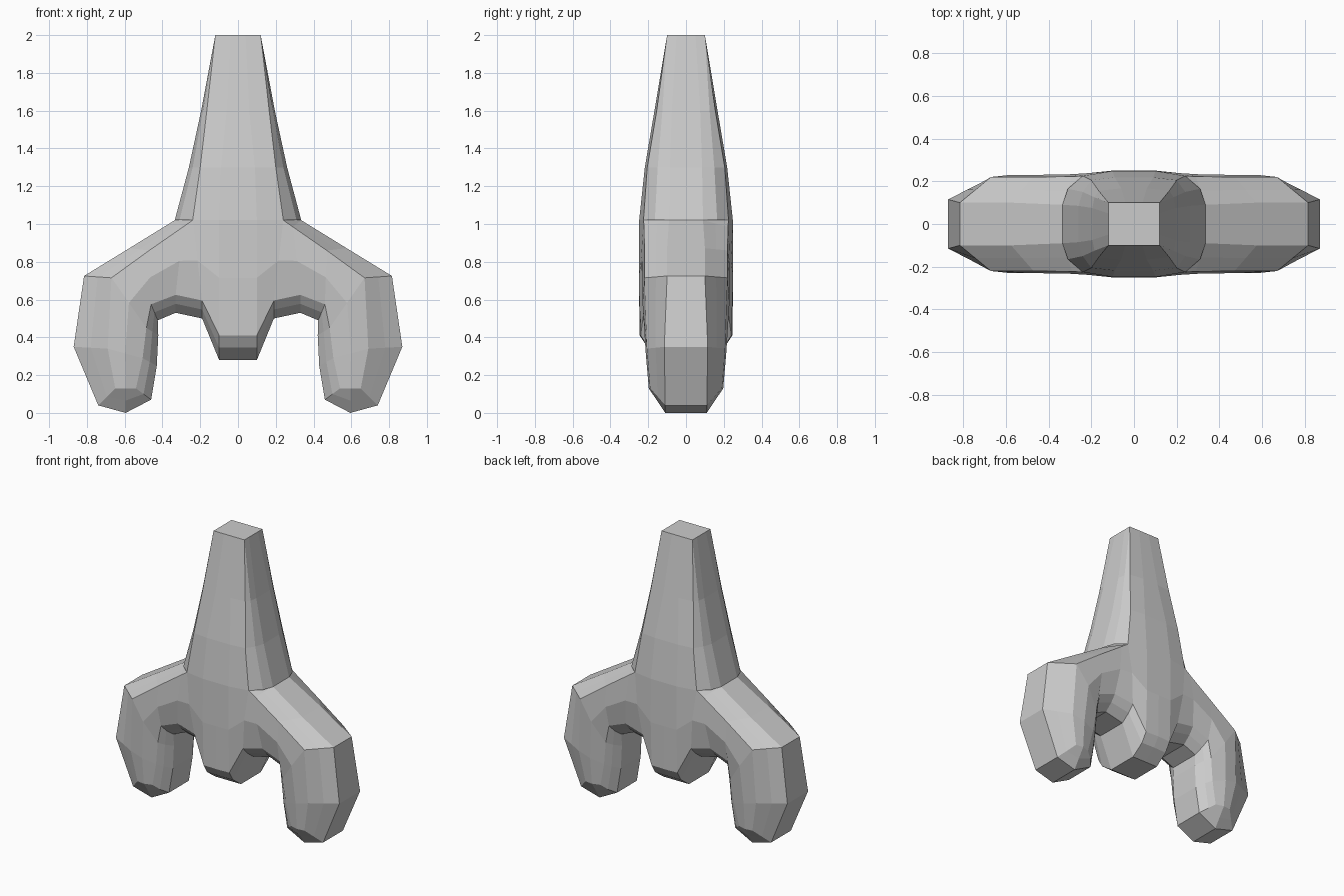
import bpy, bmesh
from mathutils import Vector

if "Cube" in bpy.data.objects:
    bpy.data.objects.remove(bpy.data.objects["Cube"])


def loft(name, rings, cap_last=False, mirror=False):
    """Skin a list of closed rings with quads."""
    bm = bmesh.new()
    rows = [[bm.verts.new(p) for p in ring] for ring in rings]
    n = len(rows[0])
    for a, b in zip(rows, rows[1:]):
        for i in range(n):
            j = (i + 1) % n
            bm.faces.new((a[i], a[j], b[j], b[i]))
    if cap_last:
        bm.faces.new(rows[-1])
    bmesh.ops.remove_doubles(bm, verts=bm.verts, dist=0.0005)
    bmesh.ops.recalc_face_normals(bm, faces=bm.faces)
    if mirror:
        # left half, sharing the centre seam
        geom = bm.verts[:] + bm.edges[:] + bm.faces[:]
        bmesh.ops.mirror(bm, geom=geom, axis='X', merge_dist=0.001)
        bmesh.ops.recalc_face_normals(bm, faces=bm.faces)
    mesh = bpy.data.meshes.new(name)
    bm.to_mesh(mesh)
    bm.free()
    obj = bpy.data.objects.new(name, mesh)
    bpy.context.collection.objects.link(obj)
    return obj


def tower_ring(z, quarter):
    """Sixteen-sided ring from one quadrant of (x, y) points."""
    half = quarter + [(-x, y) for x, y in reversed(quarter)]
    ring = half + [(x, -y) for x, y in reversed(half)]
    return [(x, y, z) for x, y in ring]


def leg_ring(P, A, B, Q, wP, dA, dM, dB, wQ, bump):
    """Cross-section from outer rim P over front edges A, B to inner rim Q."""
    p, a, b, q = [Vector((x, w, z)) for (x, z), w in
                  ((P, wP), (A, dA), (B, dB), (Q, wQ))]
    m = (a + b) / 2
    m.y = dM
    c = (b + q) / 2
    c.y += bump
    back = [p, (p + a) / 2, a, m, b, c, q]
    front = [Vector((v.x, -v.y, v.z)) for v in reversed(back)]
    return back + front


# Tapering tower, square at the top and rounded at the base
loft("tower", [
    tower_ring(1.02, [(.335, .09), (.31, .165), (.24, .225), (.1, .248)]),
    tower_ring(1.30, [(.26, .085), (.24, .15), (.20, .205), (.09, .218)]),
    tower_ring(1.60, [(.195, .075), (.185, .125), (.165, .155), (.06, .167)]),
    tower_ring(2.00, [(.12, .05), (.12, .10), (.12, .10), (.04, .10)]),
], cap_last=True)

# Body: centre nub, arch, shoulder, then down the side leg to its tip
sections = [
    ((0, 1.02), (0, 1.02), (0, .41), (0, .28), .248, .248, .25, .245, .11, .025),
    ((.1, 1.02), (.1, 1.02), (.1, .41), (.1, .28), .248, .248, .25, .24, .11, .025),
    ((.24, 1.02), (.24, 1.02), (.19, .595), (.19, .50), .225, .225, .238, .215, .11, .01),
    ((.335, 1.02), (.29, .985), (.33, .625), (.33, .53), .09, .222, .232, .20, .11, .01),
    ((.575, .872), (.47, .86), (.46, .575), (.425, .49), .10, .22, .23, .20, .11, .01),
    ((.815, .725), (.67, .715), (.485, .45), (.422, .41), .10, .22, .23, .20, .11, .01),
    ((.87, .35), (.69, .34), (.505, .29), (.43, .25), .115, .207, .213, .19, .11, .01),
    ((.74, .04), (.65, .13), (.54, .13), (.46, .07), .11, .19, .197, .18, .11, .01),
    ((.595, .0), (.595, .13), (.595, .13), (.595, .0), .11, .197, .197, .197, .11, 0),
]
loft("body_and_legs", [leg_ring(*s) for s in sections], mirror=True)
